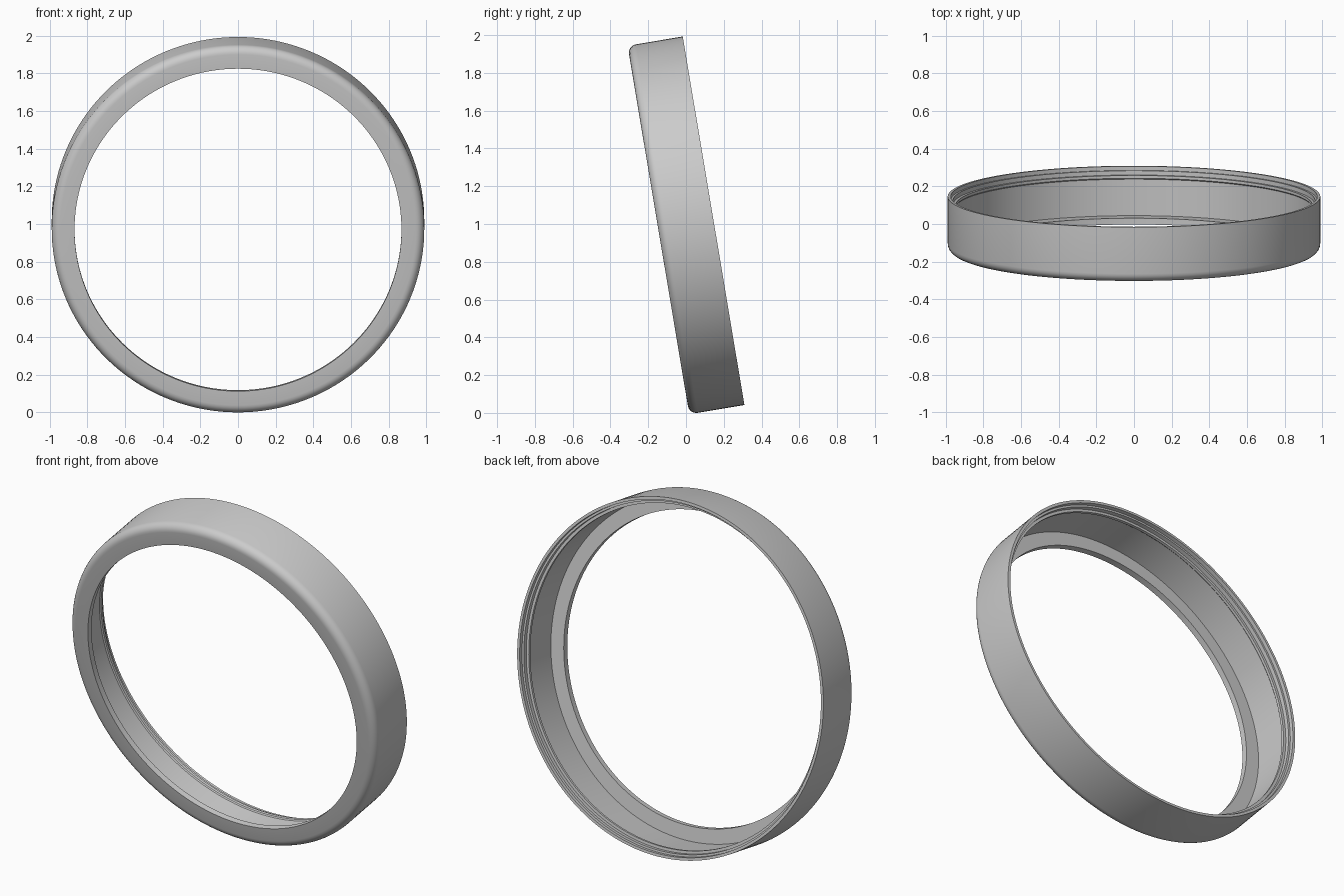
import bpy, bmesh, math
from mathutils import Matrix

if "Cube" in bpy.data.objects:
    bpy.data.objects.remove(bpy.data.objects["Cube"])

SEGMENTS = 160
TILT = math.radians(9.5)
DEPTH, R, FILLET = 0.296, 0.989, 0.045

# Cross-section as (radius, distance from the front face)
profile = [(R - FILLET + FILLET * math.sin(a), FILLET - FILLET * math.cos(a))
           for a in (math.radians(15 * i) for i in range(7))]
profile += [(R, DEPTH),                                   # outer wall, back rim
            (0.973, DEPTH), (0.973, DEPTH - 0.022),       # stepped seat at the back
            (0.961, DEPTH - 0.022), (0.961, DEPTH - 0.045),
            (0.945, DEPTH - 0.045), (0.945, DEPTH - 0.060),
            (0.951, DEPTH - 0.066),                       # inner wall
            (0.951, 0.034), (0.868, 0.034),               # front lip
            (0.868, 0.0)]

# Sweep the section around the y axis
bm = bmesh.new()
rings = []
for i in range(SEGMENTS):
    a = 2 * math.pi * i / SEGMENTS
    rings.append([bm.verts.new((r * math.cos(a), d - DEPTH / 2, r * math.sin(a)))
                  for r, d in profile])
n = len(profile)
for i in range(SEGMENTS):
    p, q = rings[i], rings[(i + 1) % SEGMENTS]
    for j in range(n):
        k = (j + 1) % n
        bm.faces.new((p[j], p[k], q[k], q[j]))
bmesh.ops.recalc_face_normals(bm, faces=bm.faces)

# Lean the ring back-to-front and stand it on the ground
bm.transform(Matrix.Rotation(TILT, 4, 'X'))
low = min(v.co.z for v in bm.verts)
bm.transform(Matrix.Translation((0, 0, -low)))

mesh = bpy.data.meshes.new("bezel_ring")
bm.to_mesh(mesh)
bm.free()
ring = bpy.data.objects.new("bezel_ring", mesh)
bpy.context.collection.objects.link(ring)
bpy.context.view_layer.objects.active = ring
ring.select_set(True)
bpy.ops.object.shade_smooth_by_angle(angle=math.radians(30))
